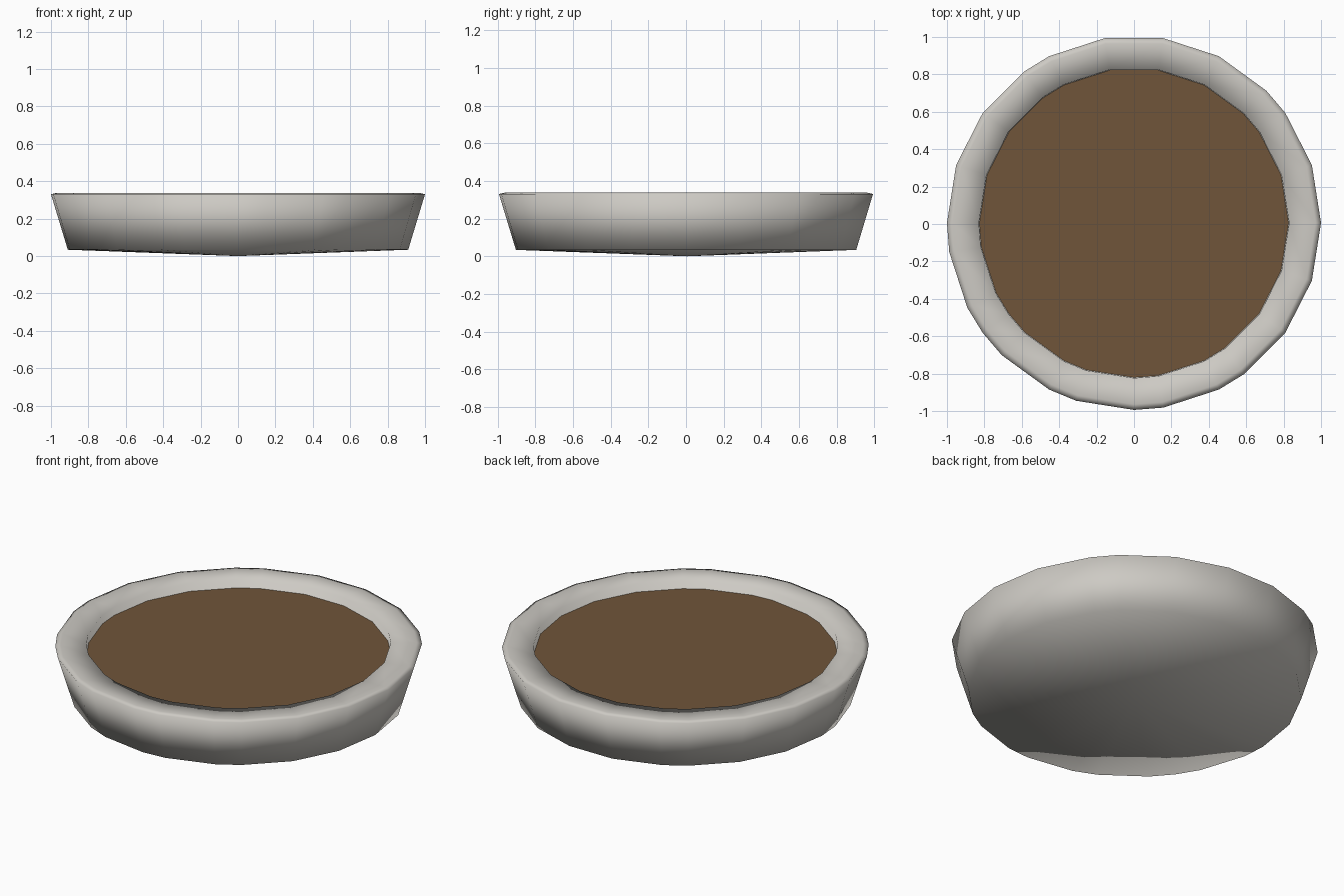
import bpy, bmesh, math

if "Cube" in bpy.data.objects:
    bpy.data.objects.remove(bpy.data.objects["Cube"])

# Uneven low-poly outline, in degrees around the dish
ANGLES = [0, 18, 36, 45, 63, 81, 99, 117, 126, 144, 162, 180,
          189, 207, 216, 225, 243, 252, 270, 279, 297, 306, 324, 342]
CENTRE_Y = 0.006


def material(name, rgb):
    m = bpy.data.materials.new(name)
    m.diffuse_color = (*rgb, 1)
    m.use_nodes = True
    m.node_tree.nodes["Principled BSDF"].inputs["Base Color"].default_value = m.diffuse_color
    return m


def lathe(name, profile, mat, smooth):
    """Spin (radius, z) points round the outline; radius 0 makes a pole."""
    bm = bmesh.new()
    rings = []
    for r, z in profile:
        if r == 0:
            rings.append([bm.verts.new((0, CENTRE_Y, z))] * len(ANGLES))
        else:
            rings.append([bm.verts.new((r * math.cos(math.radians(a)),
                                        CENTRE_Y + r * math.sin(math.radians(a)), z))
                          for a in ANGLES])
    n = len(ANGLES)
    for a, b in zip(rings, rings[1:]):
        for i in range(n):
            j = (i + 1) % n
            quad = list(dict.fromkeys((a[i], a[j], b[j], b[i])))
            bm.faces.new(quad).smooth = smooth
    bmesh.ops.recalc_face_normals(bm, faces=bm.faces)
    me = bpy.data.meshes.new(name)
    bm.to_mesh(me)
    bm.free()
    me.materials.append(mat)
    ob = bpy.data.objects.new(name, me)
    bpy.context.collection.objects.link(ob)
    return ob


stone = material("pale_grey_stone", (0.61, 0.59, 0.55))
soil = material("brown_soil", (0.162, 0.091, 0.042))

# Dish: shallow cone base, flared wall, rounded rim, recessed floor
lathe("dish", [(0, 0), (0.91, 0.034), (1.0, 0.331), (0.97, 0.338),
               (0.83, 0.338), (0.825, 0.27), (0, 0.27)], stone, True)

# Soil: flat disc just below the rim
disc = lathe("soil", [(0, 0.29), (0.829, 0.29)], soil, False)
if disc.data.polygons[0].normal.z < 0:
    disc.data.flip_normals()
